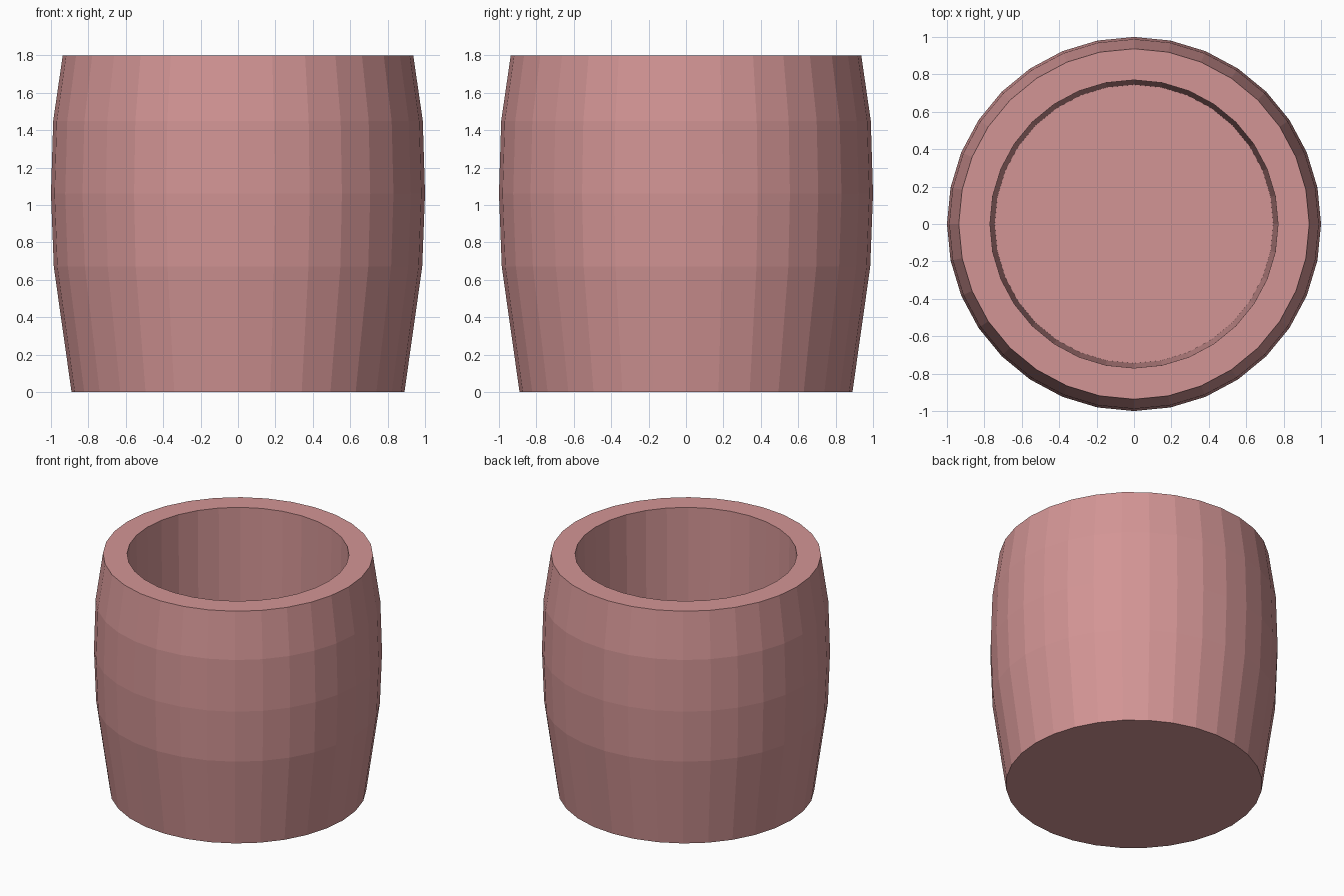
import bpy, bmesh
from math import sin, cos, tau

if "Cube" in bpy.data.objects:
    bpy.data.objects.remove(bpy.data.objects["Cube"])

SIDES = 32
# Profile (radius, height): up the bulging outside, over the rim, down the inside
PROFILE = [(0.89, 0.0), (0.985, 0.67), (1.0, 1.06), (0.988, 1.45),
           (0.937, 1.8), (0.77, 1.8), (0.745, 0.15)]

bm = bmesh.new()
rings = [[bm.verts.new((r * cos(tau * i / SIDES), r * sin(tau * i / SIDES), z))
          for i in range(SIDES)] for r, z in PROFILE]

# Walls and rim
for a, b in zip(rings, rings[1:]):
    for i in range(SIDES):
        j = (i + 1) % SIDES
        bm.faces.new((a[i], a[j], b[j], b[i]))

# Underside and inner floor
bm.faces.new(rings[0][::-1])
bm.faces.new(rings[-1])
bmesh.ops.recalc_face_normals(bm, faces=bm.faces)

mesh = bpy.data.meshes.new("barrel_cup")
bm.to_mesh(mesh)
bm.free()
cup = bpy.data.objects.new("barrel_cup", mesh)
bpy.context.collection.objects.link(cup)

# Dusty pink clay
clay = bpy.data.materials.new("pink_clay")
clay.diffuse_color = (0.65, 0.3, 0.3, 1)
clay.use_nodes = True
clay.node_tree.nodes["Principled BSDF"].inputs["Base Color"].default_value = clay.diffuse_color
mesh.materials.append(clay)
